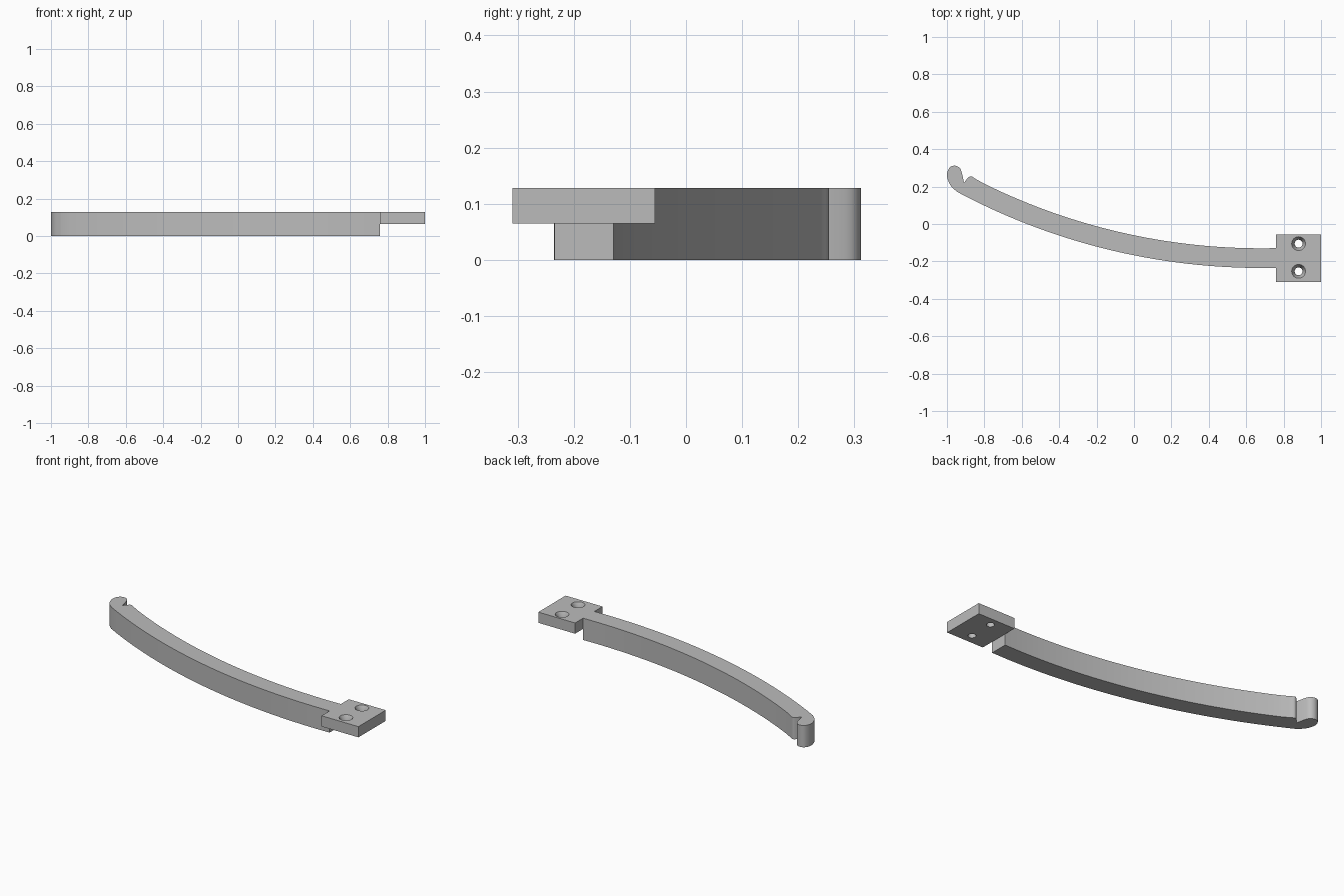
import bpy
import bmesh
import math
from mathutils import Matrix, Vector

if "Cube" in bpy.data.objects:
    bpy.data.objects.remove(bpy.data.objects["Cube"], do_unlink=True)

TOP, PLATE_BOTTOM = 0.128, 0.065
END_X = 0.76                      # where the arm meets the mounting plate
CENTRE = Vector((0.68, 3.217))    # centre of the arm's curve
INNER_R, OUTER_R = 3.347, 3.452

grey = bpy.data.materials.new("plain grey")
grey.use_nodes = True
grey.diffuse_color = (0.5, 0.5, 0.5, 1)
grey.node_tree.nodes["Principled BSDF"].inputs["Base Color"].default_value = grey.diffuse_color


def finish(name, bm):
    bmesh.ops.recalc_face_normals(bm, faces=bm.faces)
    mesh = bpy.data.meshes.new(name)
    bm.to_mesh(mesh)
    bm.free()
    mesh.materials.append(grey)
    obj = bpy.data.objects.new(name, mesh)
    bpy.context.collection.objects.link(obj)
    return obj


def prism(name, outline, bottom, top):
    bm = bmesh.new()
    face = bm.faces.new([bm.verts.new((x, y, bottom)) for x, y in outline])
    side = bmesh.ops.extrude_face_region(bm, geom=[face])
    verts = [v for v in side["geom"] if isinstance(v, bmesh.types.BMVert)]
    bmesh.ops.translate(bm, verts=verts, vec=(0, 0, top - bottom))
    return finish(name, bm)


def arc(radius, x0, x1, steps=32):
    xs = [x0 + (x1 - x0) * i / steps for i in range(steps + 1)]
    return [(x, CENTRE.y - math.sqrt(radius ** 2 - (x - CENTRE.x) ** 2)) for x in xs]


def smooth_path(points, steps=5):
    """Catmull-Rom curve through the points, without its first point."""
    pts = [Vector(p) for p in points]
    pts = [pts[0]] + pts + [pts[-1]]
    path = []
    for a, b, c, d in zip(pts, pts[1:], pts[2:], pts[3:]):
        for i in range(1, steps + 1):
            t = i / steps
            path.append(tuple(0.5 * (2 * b + (c - a) * t + (2 * a - 5 * b + 4 * c - d) * t ** 2
                                     + (3 * b - a - 3 * c + d) * t ** 3)))
    return path


def boolean(obj, other, operation):
    mod = obj.modifiers.new(operation.title(), "BOOLEAN")
    mod.operation, mod.solver, mod.object = operation, "EXACT", other
    bpy.context.view_layer.objects.active = obj
    bpy.ops.object.modifier_apply(modifier=mod.name)
    bpy.data.objects.remove(other, do_unlink=True)


# Curved arm with a rounded hook and a small bump beside its notch
lower = arc(OUTER_R, END_X, -0.945)
upper = arc(INNER_R, -0.8, END_X)
hook = smooth_path([lower[-1], (-0.982, 0.208), (-1, 0.26), (-0.987, 0.3), (-0.96, 0.312),
                    (-0.932, 0.3), (-0.918, 0.265), (-0.909, 0.22)])
bump = smooth_path([(-0.909, 0.22), (-0.892, 0.242), (-0.872, 0.255), (-0.845, 0.24), upper[0]])
arm = prism("hooked_arm", lower + hook + bump + upper[1:], 0, TOP)

# Mounting plate, merged into the arm's end
plate = prism("mounting_plate", [(END_X, -0.309), (1, -0.309), (1, -0.055), (END_X, -0.055)],
              PLATE_BOTTOM, TOP)
boolean(arm, plate, "UNION")

# Two countersunk screw holes
for y in (-0.253, -0.105):
    for name, r_low, r_high, low, high in (
            ("hole_cutter", 0.021, 0.021, PLATE_BOTTOM - 0.02, TOP + 0.02),
            ("countersink_cutter", 0.021, 0.037, TOP - 0.03, TOP)):
        bm = bmesh.new()
        bmesh.ops.create_cone(bm, cap_ends=True, segments=32, radius1=r_low, radius2=r_high,
                              depth=high - low,
                              matrix=Matrix.Translation((0.88, y, (low + high) / 2)))
        cutter = finish(name, bm)
        cutter.hide_render = True
        boolean(arm, cutter, "DIFFERENCE")

arm.name = "hooked_arm_with_plate"
bpy.ops.object.select_all(action="DESELECT")
arm.select_set(True)
bpy.context.view_layer.objects.active = arm
bpy.ops.object.shade_smooth_by_angle(angle=math.radians(30))
